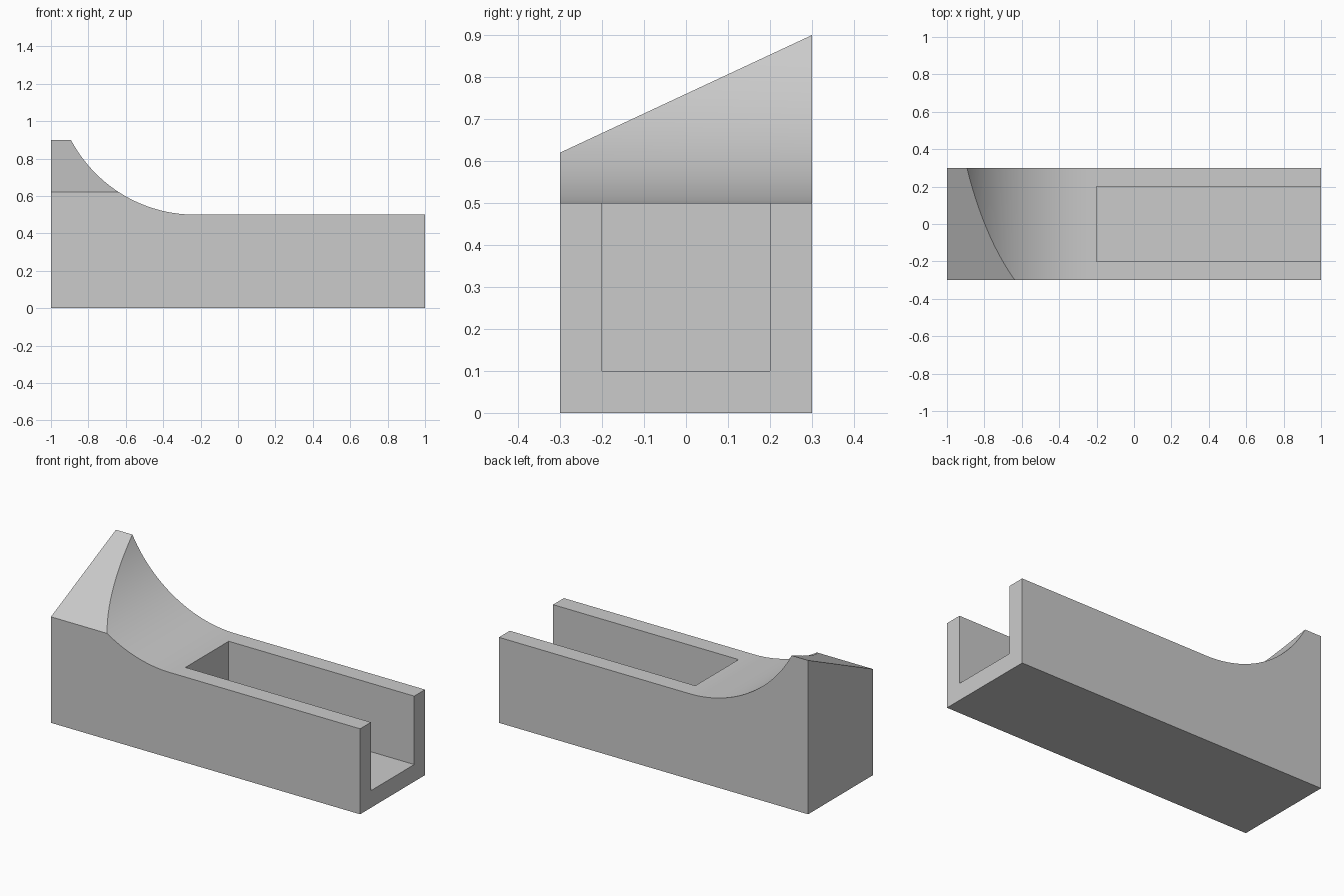
import bpy, bmesh, math
from mathutils import Vector

if "Cube" in bpy.data.objects:
    bpy.data.objects.remove(bpy.data.objects["Cube"], do_unlink=True)

HALF_W, DECK, RADIUS, ARC_X = 0.3, 0.5, 0.75, -0.23
FRONT_Z, BACK_Z = 0.62, 0.9
STEPS = 32

# Single grey material
grey = bpy.data.materials.new("light grey")
grey.use_nodes = True
colour = (0.6, 0.6, 0.6, 1)
grey.diffuse_color = colour
grey.node_tree.nodes["Principled BSDF"].inputs["Base Color"].default_value = colour


def add_object(name, bm):
    mesh = bpy.data.meshes.new(name)
    bm.to_mesh(mesh)
    bm.free()
    mesh.materials.append(grey)
    obj = bpy.data.objects.new(name, mesh)
    bpy.context.collection.objects.link(obj)
    return obj


# Side profile: flat deck rising through a concave arc to the tall end
top = DECK + RADIUS / 1.5
sweep = math.acos(1 - (top - DECK) / RADIUS)
profile = [(-1, 0), (1, 0), (1, DECK)]
for i in range(STEPS + 1):
    a = sweep * i / STEPS
    profile.append((ARC_X - RADIUS * math.sin(a), DECK + RADIUS * (1 - math.cos(a))))
profile.append((-1, top))

bm = bmesh.new()
face = bm.faces.new([bm.verts.new((x, -HALF_W, z)) for x, z in profile])
extruded = bmesh.ops.extrude_face_region(bm, geom=[face])["geom"]
bmesh.ops.translate(bm, vec=(0, 2 * HALF_W, 0),
                    verts=[v for v in extruded if isinstance(v, bmesh.types.BMVert)])

# Slanted top of the tall end, sloping down to the front
normal = Vector((0, FRONT_Z - BACK_Z, 2 * HALF_W)).normalized()
cut = bmesh.ops.bisect_plane(bm, geom=bm.verts[:] + bm.edges[:] + bm.faces[:],
                             plane_co=(0, -HALF_W, FRONT_Z), plane_no=normal,
                             clear_outer=True)["geom_cut"]
bmesh.ops.holes_fill(bm, edges=[e for e in cut if isinstance(e, bmesh.types.BMEdge)], sides=0)
bmesh.ops.recalc_face_normals(bm, faces=bm.faces[:])
body = add_object("body", bm)

# Open-ended slot cut into the deck
bm = bmesh.new()
bmesh.ops.create_cube(bm, size=1)
bmesh.ops.scale(bm, vec=(1.4, 0.4, 0.8), verts=bm.verts[:])
bmesh.ops.translate(bm, vec=(0.5, 0, 0.5), verts=bm.verts[:])
cutter = add_object("slot_cutter", bm)
cutter.hide_render = True

slot = body.modifiers.new("slot", "BOOLEAN")
slot.operation = "DIFFERENCE"
slot.solver = "EXACT"
slot.object = cutter

for obj in bpy.context.selected_objects:
    obj.select_set(False)
bpy.context.view_layer.objects.active = body
body.select_set(True)
bpy.ops.object.modifier_apply(modifier="slot")
bpy.data.objects.remove(cutter, do_unlink=True)
bpy.ops.object.shade_smooth_by_angle(angle=math.radians(20))
